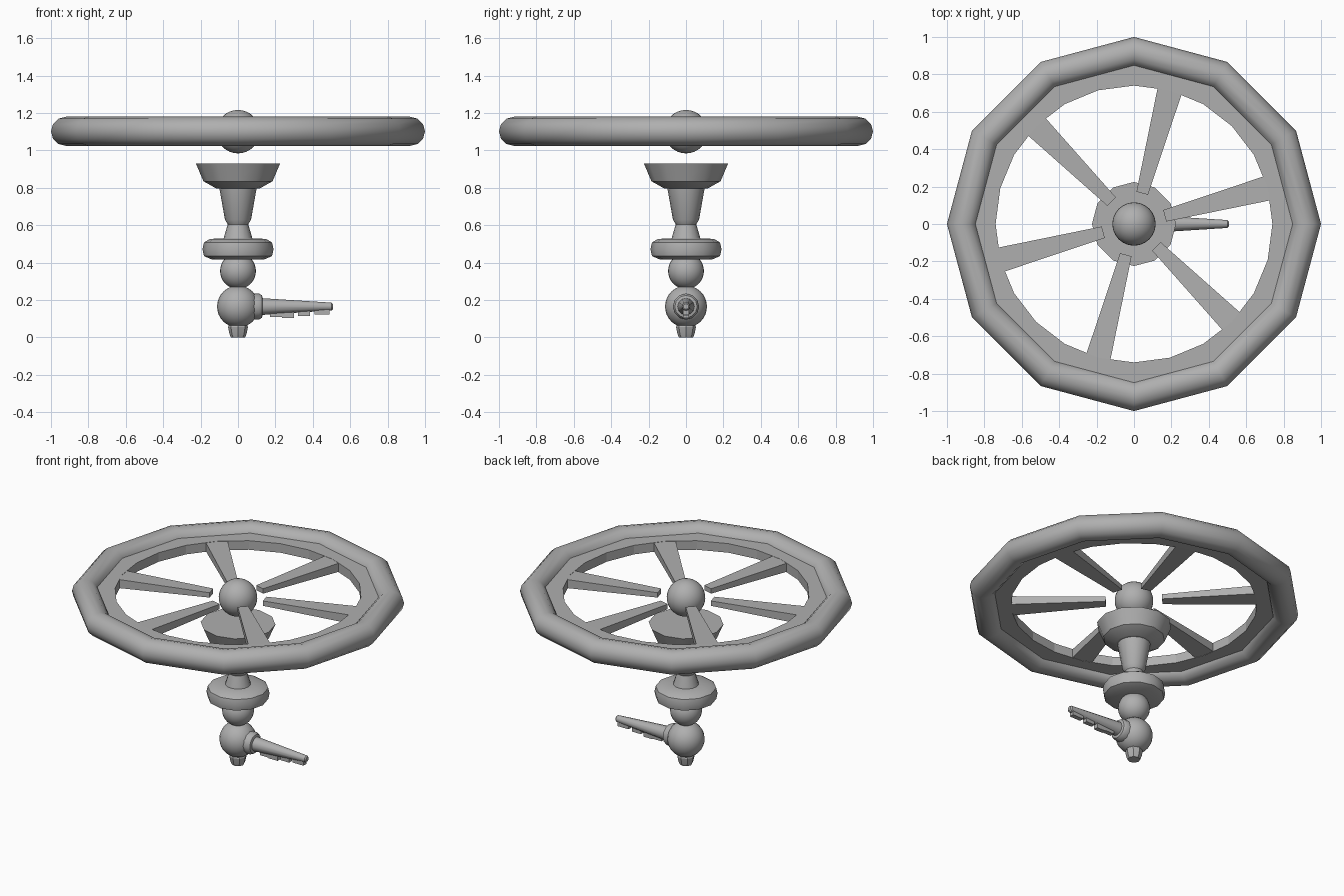
import bpy, bmesh
from math import sin, cos, pi, radians
from mathutils import Matrix, Vector

if "Cube" in bpy.data.objects:
    bpy.data.objects.remove(bpy.data.objects["Cube"])

# dark grey shared by all parts
grey = bpy.data.materials.new("dark_grey")
grey.diffuse_color = (0.43, 0.43, 0.43, 1)
grey.use_nodes = True
grey.node_tree.nodes["Principled BSDF"].inputs["Base Color"].default_value = grey.diffuse_color


def finish(name, bm, angle=35):
    bmesh.ops.recalc_face_normals(bm, faces=bm.faces)
    me = bpy.data.meshes.new(name)
    bm.to_mesh(me)
    bm.free()
    me.materials.append(grey)
    ob = bpy.data.objects.new(name, me)
    bpy.context.collection.objects.link(ob)
    bpy.ops.object.select_all(action='DESELECT')
    ob.select_set(True)
    bpy.context.view_layer.objects.active = ob
    if angle:
        bpy.ops.object.shade_smooth_by_angle(angle=radians(angle))
    return ob


def lathe(name, profile, sides, closed=False, matrix=None, angle=35):
    # spin an (r, z) profile; open profiles get end caps
    bm = bmesh.new()
    rings = [[bm.verts.new((r * cos(2 * pi * i / sides), r * sin(2 * pi * i / sides), z))
              for i in range(sides)] for r, z in profile]
    pairs = list(zip(rings, rings[1:]))
    if closed:
        pairs.append((rings[-1], rings[0]))
    else:
        bm.faces.new(rings[0])
        bm.faces.new(rings[-1])
    for a, b in pairs:
        for i in range(sides):
            j = (i + 1) % sides
            bm.faces.new((a[i], a[j], b[j], b[i]))
    if matrix:
        bm.transform(matrix)
    return finish(name, bm, angle)


def ball(name, r, z):
    bm = bmesh.new()
    bmesh.ops.create_uvsphere(bm, u_segments=24, v_segments=16, radius=r,
                              matrix=Matrix.Translation((0, 0, z)))
    return finish(name, bm)


WZ = 1.102  # wheel height

# twelve-sided rim and the flat ring inside it
lathe("wheel_rim", [(0.92 + 0.08 * cos(k * pi / 6), WZ + 0.078 * sin(k * pi / 6))
                    for k in range(12)], 12, closed=True, angle=40)
lathe("inner_ring", [(0.74, WZ - 0.03), (0.88, WZ - 0.03),
                     (0.88, WZ + 0.03), (0.74, WZ + 0.03)], 24, closed=True, angle=0)

# six tapered spokes
for k in range(6):
    bm = bmesh.new()
    bmesh.ops.create_cube(bm, size=2)
    for v in bm.verts:
        r, w, h = (0.765, 0.068, 0.029) if v.co.x > 0 else (0.17, 0.032, 0.016)
        v.co = Vector((r, w * v.co.y, WZ + h * v.co.z))
    bm.transform(Matrix.Rotation(radians(15 + 60 * k), 4, 'Z'))
    finish("spoke_%d" % (k + 1), bm, 0)

# balls: wheel centre, neck and body
ball("centre_ball", 0.116, 1.1)
ball("neck_ball", 0.096, 0.355)
ball("body_ball", 0.112, 0.165)

# cup, stem and disc
lathe("cup", [(0.1, 0.795), (0.115, 0.796), (0.185, 0.835), (0.225, 0.93)], 12)
lathe("stem", [(0.08, 0.52), (0.055, 0.605), (0.07, 0.63), (0.1, 0.8)], 16)
lathe("disc", [(0.14, 0.417), (0.182, 0.435), (0.19, 0.472), (0.182, 0.508),
               (0.15, 0.527), (0.06, 0.53)], 12)

# bottom nut
lathe("bottom_nut", [(0.038, 0), (0.046, 0.02), (0.053, 0.055), (0.045, 0.08)], 8, angle=20)

# sideways key: collar, tapered shaft and teeth underneath
side = Matrix.Translation((0, 0, 0.165)) @ Matrix.Rotation(pi / 2, 4, 'Y')
lathe("key_collar", [(0.07, 0.08), (0.07, 0.112), (0.06, 0.128), (0.045, 0.132)], 12, matrix=side)
lathe("key_shaft", [(0.048, 0.1), (0.044, 0.14), (0.021, 0.5), (0.014, 0.507)], 12, matrix=side)
teeth = [(0.17, 0.235, 0.108), (0.235, 0.3, 0.104), (0.32, 0.385, 0.115), (0.41, 0.49, 0.123)]
for k, (x0, x1, z0) in enumerate(teeth):
    bm = bmesh.new()
    bmesh.ops.create_cube(bm, size=1)
    for v in bm.verts:
        v.co = Vector((x1 if v.co.x > 0 else x0, v.co.y * 0.03, 0.155 if v.co.z > 0 else z0))
    finish("key_tooth_%d" % (k + 1), bm, 0)
